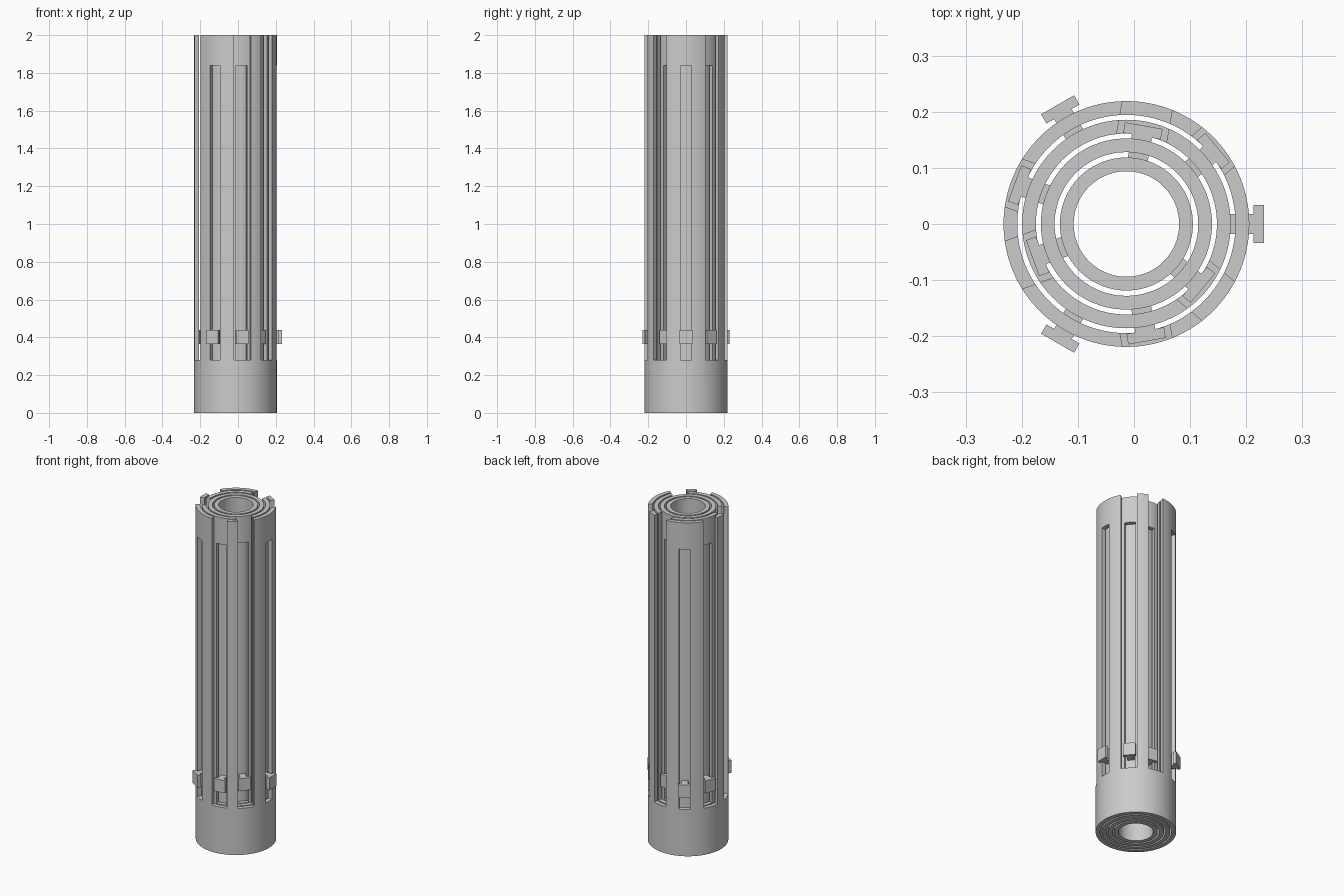
import bpy, bmesh
from math import sin, cos, radians
from mathutils import Matrix, Vector

old = bpy.data.objects.get("Cube")
if old:
    bpy.data.objects.remove(old, do_unlink=True)

HEIGHT, SLOT_LOW, SLOT_HIGH = 2.0, 0.28, 1.84
TAB_LOW, TAB_HIGH = 0.365, 0.44
THICK = 0.0245
SEGMENTS = 128
AXIS = Vector((-0.0135, 0, 0))

grey = bpy.data.materials.new("plain grey")
grey.use_nodes = True
grey.diffuse_color = (0.6, 0.6, 0.6, 1)
grey.node_tree.nodes["Principled BSDF"].inputs["Base Color"].default_value = (0.6, 0.6, 0.6, 1)


def make_object(name, bm):
    bmesh.ops.recalc_face_normals(bm, faces=bm.faces)
    mesh = bpy.data.meshes.new(name)
    bm.to_mesh(mesh)
    bm.free()
    obj = bpy.data.objects.new(name, mesh)
    obj.location = AXIS
    mesh.materials.append(grey)
    bpy.context.collection.objects.link(obj)
    return obj


def activate(obj):
    bpy.ops.object.select_all(action='DESELECT')
    obj.select_set(True)
    bpy.context.view_layer.objects.active = obj


def prism(bm, points, low, high, angle):
    """Extrude a plan outline upward, turned about the axis."""
    turn = Matrix.Rotation(radians(angle), 3, 'Z')
    face = bm.faces.new([bm.verts.new(turn @ Vector((x, y, low))) for x, y in points])
    top = bmesh.ops.extrude_face_region(bm, geom=[face])["geom"]
    bmesh.ops.translate(bm, vec=(0, 0, high - low),
                        verts=[v for v in top if isinstance(v, bmesh.types.BMVert)])


def tube(name, outer, closed, opened):
    """Tube with closed windows and open-topped slots, three of each."""
    inner = outer - THICK
    bm = bmesh.new()
    section = [(inner, 0), (outer, 0), (outer, HEIGHT), (inner, HEIGHT)]
    rings = []
    for i in range(SEGMENTS):
        a = radians(360 * i / SEGMENTS)
        rings.append([bm.verts.new((r * cos(a), r * sin(a), z)) for r, z in section])
    for i, ring in enumerate(rings):
        following = rings[(i + 1) % SEGMENTS]
        for k in range(4):
            m = (k + 1) % 4
            bm.faces.new((ring[k], following[k], following[m], ring[m]))
    obj = make_object(name, bm)

    cuts = [(a, 0.03, SLOT_HIGH) for a in closed] + [(a, 0.045, HEIGHT + 0.1) for a in opened]
    if cuts:
        bm = bmesh.new()
        near, far = inner - 0.015, outer + 0.02
        for start, half, top in cuts:
            for k in range(3):
                prism(bm, [(near, -half), (far, -half), (far, half), (near, half)],
                      SLOT_LOW, top, start + 120 * k)
        cutter = make_object(name + "_cutter", bm)
        cutter.hide_render = True
        mod = obj.modifiers.new("slots", 'BOOLEAN')
        mod.operation, mod.solver, mod.object = 'DIFFERENCE', 'EXACT', cutter
        activate(obj)
        bpy.ops.object.modifier_apply(modifier=mod.name)
        bpy.data.objects.remove(cutter, do_unlink=True)
    activate(obj)
    bpy.ops.object.shade_smooth_by_angle(angle=radians(30))


def guide_tabs(name, outer, start):
    """Three T-shaped tabs that reach out through the next tube's windows."""
    root, neck, tip = outer - 0.006, outer + 0.0405, outer + 0.0595
    stem, plate = 0.018, 0.034
    half = [(root, stem), (neck, stem), (neck, plate), (tip, plate)]
    outline = [(x, -y) for x, y in half] + half[::-1]
    bm = bmesh.new()
    for k in range(3):
        prism(bm, outline, TAB_LOW, TAB_HIGH, start + 120 * k)
    make_object(name, bm)


# Nested tubes, from the outside in
tube("outer_tube", 0.219, [0], [40, 80])
tube("second_tube", 0.1858, [40], [80])
tube("third_tube", 0.1525, [80], [])
tube("inner_tube", 0.1185, [], [])

# Tabs on each of the three inner tubes
guide_tabs("second_tube_tabs", 0.1858, 0)
guide_tabs("third_tube_tabs", 0.1525, 40)
guide_tabs("inner_tube_tabs", 0.1185, 80)
